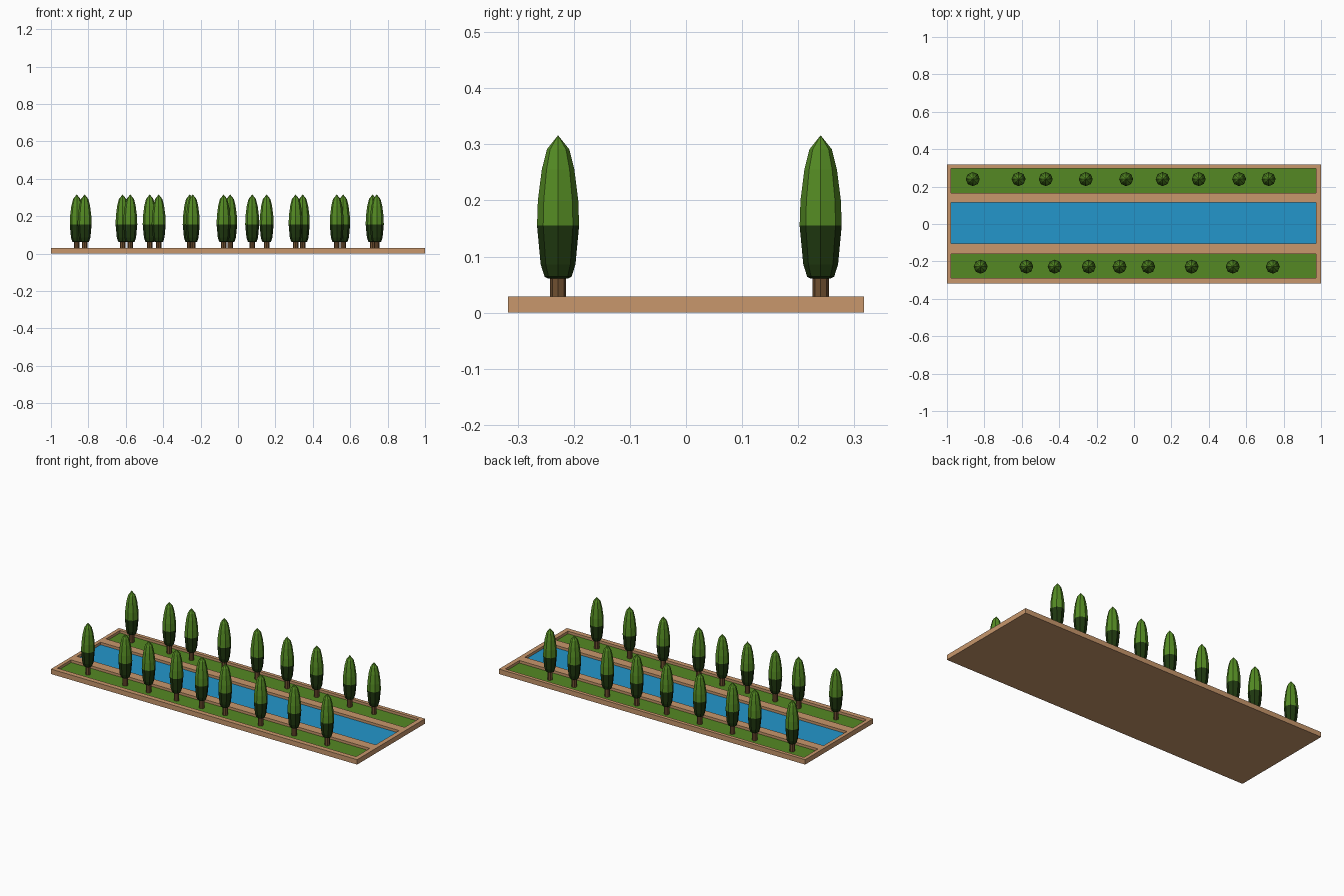
import bpy, bmesh, math

if "Cube" in bpy.data.objects:
    bpy.data.objects.remove(bpy.data.objects["Cube"])

def mat(name, rgb):
    m = bpy.data.materials.new(name)
    m.diffuse_color = (*rgb, 1)
    m.use_nodes = True
    m.node_tree.nodes["Principled BSDF"].inputs["Base Color"].default_value = m.diffuse_color
    return m

STONE = mat("sandstone", (0.58, 0.31, 0.15))
GRASS = mat("grass_green", (0.09, 0.25, 0.017))
WATER = mat("water_blue", (0.017, 0.305, 0.60))
LEAF = mat("leaf_green", (0.09, 0.26, 0.017))
DARK = mat("dark_leaf_green", (0.014, 0.04, 0.005))
BARK = mat("bark_brown", (0.16, 0.08, 0.03))

def finish(name, bm, mats):
    bmesh.ops.recalc_face_normals(bm, faces=bm.faces[:])
    me = bpy.data.meshes.new(name)
    bm.to_mesh(me)
    bm.free()
    for m in mats:
        me.materials.append(m)
    ob = bpy.data.objects.new(name, me)
    bpy.context.collection.objects.link(ob)
    return ob

# Base slab with three sunken beds: lawn, pool, lawn
TOP, FLOOR = 0.029, 0.014
xs = [-1, -0.978, 0.973, 1]
ys = [-0.317, -0.288, -0.16, -0.105, 0.114, 0.165, 0.296, 0.317]
bm = bmesh.new()
grid = [[bm.verts.new((x, y, TOP)) for x in xs] for y in ys]
beds = []
for j in range(len(ys) - 1):
    for i in range(3):
        f = bm.faces.new((grid[j][i], grid[j][i + 1], grid[j + 1][i + 1], grid[j + 1][i]))
        if i == 1 and j in (1, 3, 5):
            beds.append((f, 2 if j == 3 else 1))
rim = [e for e in bm.edges if e.is_boundary]
# outer skirt and underside
ext = bmesh.ops.extrude_edge_only(bm, edges=rim)["geom"]
for v in ext:
    if isinstance(v, bmesh.types.BMVert):
        v.co.z = 0
bmesh.ops.holes_fill(bm, edges=[e for e in ext if isinstance(e, bmesh.types.BMEdge) and e.is_boundary], sides=0)
# sunken beds
for f, slot in beds:
    new = bmesh.ops.extrude_discrete_faces(bm, faces=[f])["faces"][0]
    for v in new.verts:
        v.co.z = FLOOR
    new.material_index = slot
bmesh.ops.remove_doubles(bm, verts=bm.verts[:], dist=1e-5)
finish("garden_base", bm, [STONE, GRASS, WATER])

# Lathe of (radius, height) rings, closed at both ends
def lathe(name, rings, sides, mats, split=None):
    bm = bmesh.new()
    loops = []
    for r, z in rings:
        n = sides if r > 0 else 1
        loops.append([bm.verts.new((r * math.cos(2 * math.pi * k / sides),
                                    r * math.sin(2 * math.pi * k / sides), z)) for k in range(n)])
    for a, b in zip(loops, loops[1:]):
        for k in range(sides):
            m = (k + 1) % sides
            if len(b) == 1:
                bm.faces.new((a[k], a[m], b[0]))
            else:
                bm.faces.new((a[k], a[m], b[m], b[k]))
    for loop in (loops[0], loops[-1]):
        if len(loop) > 2:
            bm.faces.new(loop)
    if split:
        for f in bm.faces:
            f.material_index = int(f.calc_center_median().z < split)
    return finish(name, bm, mats)

crown_rings = [(0.018, 0.061), (0.024, 0.064), (0.031, 0.086), (0.0375, 0.155),
               (0.036, 0.2), (0.029, 0.255), (0.020, 0.291), (0, 0.316)]
crown = lathe("tree_crown", crown_rings, 8, [LEAF, DARK], split=0.155)
trunk = lathe("tree_trunk", [(0.0145, FLOOR), (0.0145, 0.066)], 8, [BARK])

# Two rows of cypress trees
rows = {0.24: [-0.862, -0.617, -0.472, -0.258, -0.042, 0.153, 0.346, 0.562, 0.72],
        -0.228: [-0.82, -0.576, -0.424, -0.242, -0.077, 0.076, 0.308, 0.528, 0.742]}
first = True
for y, row in rows.items():
    for x in row:
        for part in (crown, trunk):
            ob = part
            if not first:
                ob = part.copy()
                bpy.context.collection.objects.link(ob)
            ob.location = (x, y, 0)
        first = False
